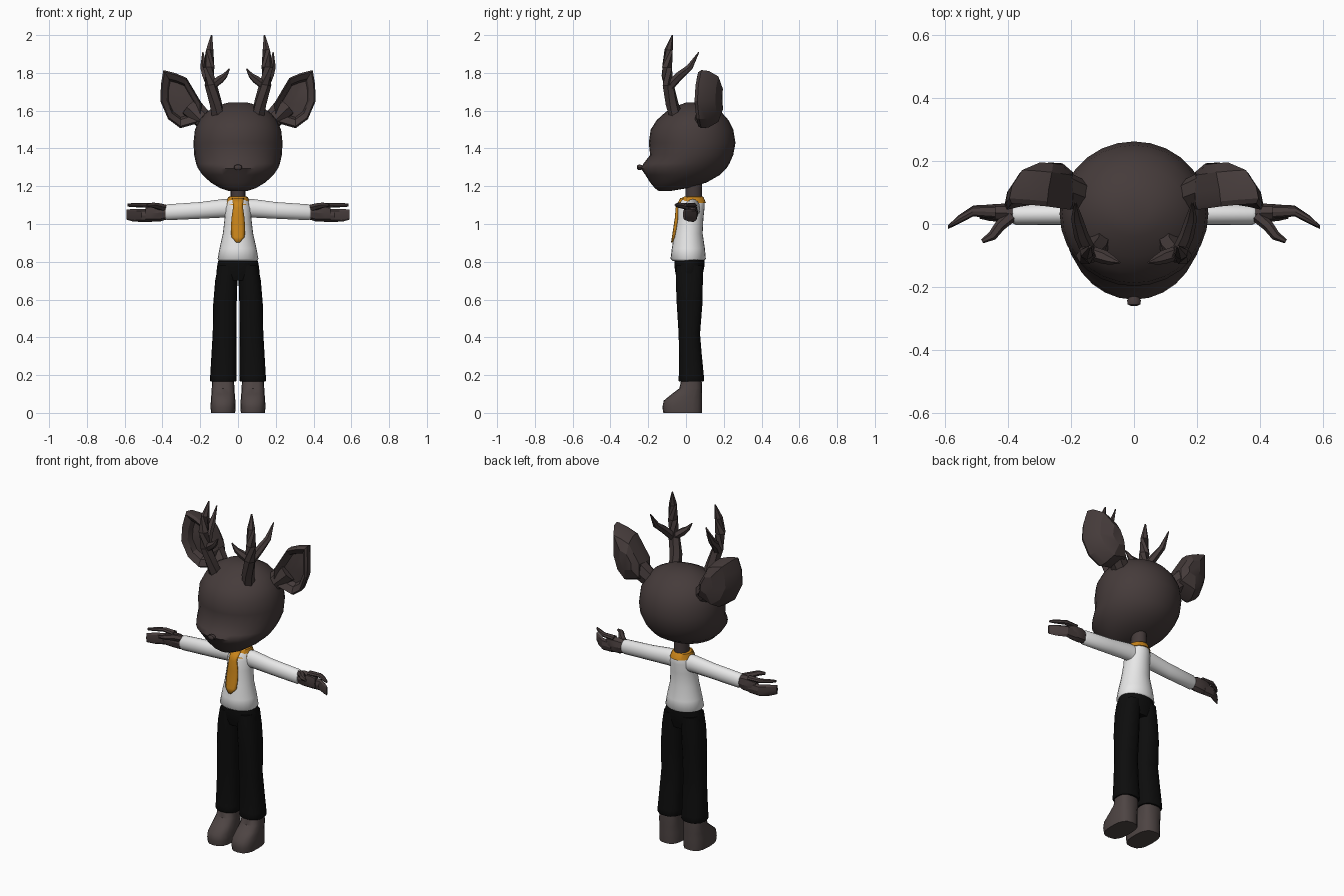
import bpy, bmesh, math
from mathutils import Vector


def material(name, r, g, b):
    m = bpy.data.materials.new(name)
    m.diffuse_color = (r, g, b, 1)
    return m


FUR = material("dark brown fur", 0.060, 0.044, 0.043)
HOOF = material("brown hoof", 0.075, 0.058, 0.056)
WHITE = material("white shirt", 0.80, 0.80, 0.80)
BLACK = material("black cloth", 0.004, 0.004, 0.004)
ORANGE = material("orange tie", 0.58, 0.23, 0.01)


def finish(name, bm, mat, mirror=False, angle=40):
    bmesh.ops.recalc_face_normals(bm, faces=bm.faces)
    me = bpy.data.meshes.new(name)
    bm.to_mesh(me)
    bm.free()
    ob = bpy.data.objects.new(name, me)
    bpy.context.collection.objects.link(ob)
    me.materials.append(mat)
    if mirror:
        ob.modifiers.new("mirror", 'MIRROR')
    bpy.ops.object.select_all(action='DESELECT')
    ob.select_set(True)
    bpy.context.view_layer.objects.active = ob
    bpy.ops.object.shade_smooth_by_angle(angle=math.radians(angle))
    return ob


def loft(name, rings, mat, mirror=False, angle=40):
    """Skin a list of equal-length point rings and cap both ends."""
    bm = bmesh.new()
    vs = [[bm.verts.new(p) for p in r] for r in rings]
    n = len(vs[0])
    for a, b in zip(vs, vs[1:]):
        for i in range(n):
            j = (i + 1) % n
            bm.faces.new((a[i], a[j], b[j], b[i]))
    bm.faces.new(vs[0])
    bm.faces.new(vs[-1])
    return finish(name, bm, mat, mirror, angle)


def circle(n):
    return [(math.cos(2 * math.pi * i / n), math.sin(2 * math.pi * i / n)) for i in range(n)]


def zring(z, yf, yb, rx, cx=0, n=24, power=1.0):
    """Horizontal oval from front yf to back yb; power < 1 makes it boxier."""
    def s(v):
        return math.copysign(abs(v) ** power, v)
    return [(cx + rx * s(c), (yf + yb) / 2 + (yb - yf) / 2 * s(q), z) for c, q in circle(n)]


def xring(x, cy, cz, ry, rz, n=16):
    """Upright oval across the x axis."""
    return [(x, cy + ry * c, cz + rz * s) for c, s in circle(n)]


def tube(name, path, mat, n=6, angle=25):
    """Tapered tube along (x, y, z, radius) points, mirrored."""
    pts = [Vector(p[:3]) for p in path]
    rings = []
    for i, p in enumerate(pts):
        d = pts[min(i + 1, len(pts) - 1)] - pts[max(i - 1, 0)]
        q = d.to_track_quat('Z', 'Y')
        rings.append([p + q @ Vector((c * path[i][3], s * path[i][3], 0)) for c, s in circle(n)])
    return loft(name, rings, mat, True, angle)


# Head with muzzle
head = [(1.175, -.145, -.08, .05), (1.19, -.165, .01, .095), (1.22, -.19, .11, .145),
        (1.26, -.215, .18, .188), (1.295, -.24, .215, .212), (1.32, -.225, .23, .222),
        (1.365, -.19, .25, .232), (1.43, -.197, .262, .236), (1.50, -.187, .25, .228),
        (1.55, -.155, .225, .205), (1.595, -.105, .185, .165), (1.628, -.04, .13, .105),
        (1.643, .0, .08, .05)]
loft("head", [zring(*h, n=28) for h in head], FUR, angle=60)

# Nose
loft("nose", [[(x * r, y, 1.30 + z * r * .7) for x, z in circle(10)]
              for y, r in ((-.225, .012), (-.243, .022), (-.255, .020), (-.26, .010))], FUR)

# Neck
loft("neck", [zring(z, -.005, .085, .04, n=14) for z in (1.10, 1.16, 1.25)], FUR)

# Ears: rounded leaf outline, cupped front, bulging back
outline = [(.195, 1.64), (.275, 1.775), (.335, 1.80), (.395, 1.815), (.408, 1.74),
           (.411, 1.65), (.37, 1.555), (.305, 1.507), (.19, 1.54)]
cx, cz = .30, 1.66
ear_steps = [(.25, .105, 0), (.62, .10, 0), (.70, .068, 0), (.93, .045, 0), (1, .06, 0),
             (.97, .10, -.005), (.78, .155, -.02), (.35, .188, -.035)]
loft("ear", [[(cx + dx + (x - cx) * k, y + .02 * k * (abs(z - cz) / .15) ** 2, cz + (z - cz) * k)
              for x, z in outline] for k, y, dx in ear_steps], FUR, True, 25)
# Ear root joining the head
tube("ear_root", [(.17, .09, 1.54, .05), (.25, .12, 1.62, .06)], FUR, 8)

# Antlers with two tines each
tube("antler", [(.105, -.05, 1.56, .036), (.118, -.075, 1.64, .034), (.145, -.095, 1.74, .032),
                (.155, -.10, 1.83, .030), (.15, -.092, 1.92, .022), (.14, -.072, 2.0, .004)], FUR)
tube("back_tine", [(.145, -.085, 1.73, .024), (.168, -.035, 1.785, .023),
                   (.182, .02, 1.83, .018), (.186, .068, 1.91, .003)], FUR)
tube("inner_tine", [(.14, -.09, 1.73, .022), (.095, -.105, 1.765, .022),
                    (.07, -.115, 1.785, .015), (.045, -.122, 1.822, .003)], FUR)

# Shirt body
shirt = [(.805, -.07, .095, .10), (.815, -.082, .105, .108), (.87, -.075, .10, .098),
         (.95, -.062, .088, .08), (1.03, -.05, .092, .071), (1.085, -.045, .098, .07),
         (1.12, -.035, .098, .058), (1.142, -.015, .088, .044)]
loft("shirt", [zring(*s) for s in shirt], WHITE, angle=60)

# Sleeves
loft("sleeve", [xring(*r) for r in ((.03, .035, 1.08, .04, .05), (.08, .035, 1.083, .04, .049),
                                    (.20, .032, 1.072, .036, .044), (.375, .03, 1.062, .033, .042),
                                    (.385, .03, 1.062, .028, .036))], WHITE, True)

# Hands: palm, mitten finger, upper finger and thumb
loft("palm", [xring(*r, n=8) for r in ((.37, .03, 1.06, .024, .034), (.41, .035, 1.06, .03, .046),
                                       (.46, .036, 1.058, .026, .045), (.49, .035, 1.055, .018, .04))],
     FUR, True, 25)
loft("fingers", [xring(*r, n=8) for r in ((.45, .04, 1.046, .022, .034), (.51, .042, 1.045, .017, .034),
                                          (.555, .015, 1.046, .014, .033), (.59, -.01, 1.05, .006, .027))],
     FUR, True, 25)
loft("upper_finger", [xring(*r, n=8) for r in ((.44, .038, 1.098, .02, .012), (.51, .04, 1.10, .016, .012),
                                               (.555, .015, 1.10, .014, .011), (.585, -.005, 1.10, .006, .008))],
     FUR, True, 25)
tube("thumb", [(.39, .025, 1.085, .02), (.425, -.005, 1.095, .018), (.45, -.038, 1.10, .015),
               (.482, -.055, 1.10, .007)], FUR)


def shirt_front(x, z):
    """Front surface of the shirt at x, z."""
    for a, b in zip(shirt, shirt[1:]):
        if a[0] <= z <= b[0]:
            t = (z - a[0]) / (b[0] - a[0])
            yf, yb, rx = (a[k] + (b[k] - a[k]) * t for k in (1, 2, 3))
            return (yf + yb) / 2 - (yb - yf) / 2 * math.sqrt(max(0, 1 - (x / rx) ** 2))


# Tie hugging the shirt front
bm = bmesh.new()
rows = []
for z, w in ((.902, .008), (.93, .034), (.98, .036), (1.03, .033), (1.085, .025), (1.10, .024), (1.135, .03)):
    rows.append([bm.verts.new((w * k, shirt_front(w * k, z) - .005, z)) for k in (-1, -.5, 0, .5, 1)])
for a, b in zip(rows, rows[1:]):
    for i in range(4):
        bm.faces.new((a[i], a[i + 1], b[i + 1], b[i]))
tie = finish("tie", bm, ORANGE)
solid = tie.modifiers.new("thickness", 'SOLIDIFY')
solid.thickness, solid.offset = .009, 0

# Collar band, dipping at the front
collar = []
for z, yf, yb, rx, dip in ((1.112, -.043, .105, .064, .012), (1.142, -.022, .093, .052, .004),
                           (1.146, -.008, .086, .042, 0)):
    collar.append([(x, y, h - (dip if y < 0 else 0)) for x, y, h in zring(z, yf, yb, rx)])
loft("collar", collar, ORANGE)

# Trousers: hip section and two legs
loft("trouser_hips", [zring(*r) for r in ((.70, -.045, .08, .10), (.74, -.056, .09, .115),
                                          (.78, -.062, .098, .11), (.815, -.06, .098, .102))], BLACK)
legs = [(.165, -.037, .093, .066, .078), (.172, -.041, .097, .071, .078), (.20, -.039, .095, .069, .078),
        (.30, -.037, .085, .066, .075), (.42, -.04, .075, .063, .071), (.58, -.05, .088, .062, .069),
        (.70, -.055, .09, .059, .062), (.78, -.055, .092, .052, .054)]
loft("trouser_leg", [zring(*r, n=18, power=.85) for r in legs], BLACK, True)

# Feet with sloping toes
feet = [(0, -.12, .085, .064), (.03, -.125, .086, .066), (.065, -.118, .086, .065),
        (.10, -.075, .085, .062), (.13, -.035, .085, .06), (.19, -.022, .082, .057)]
loft("foot", [zring(z, a, b, r, .079, 16, .72) for z, a, b, r in feet], HOOF, True)
